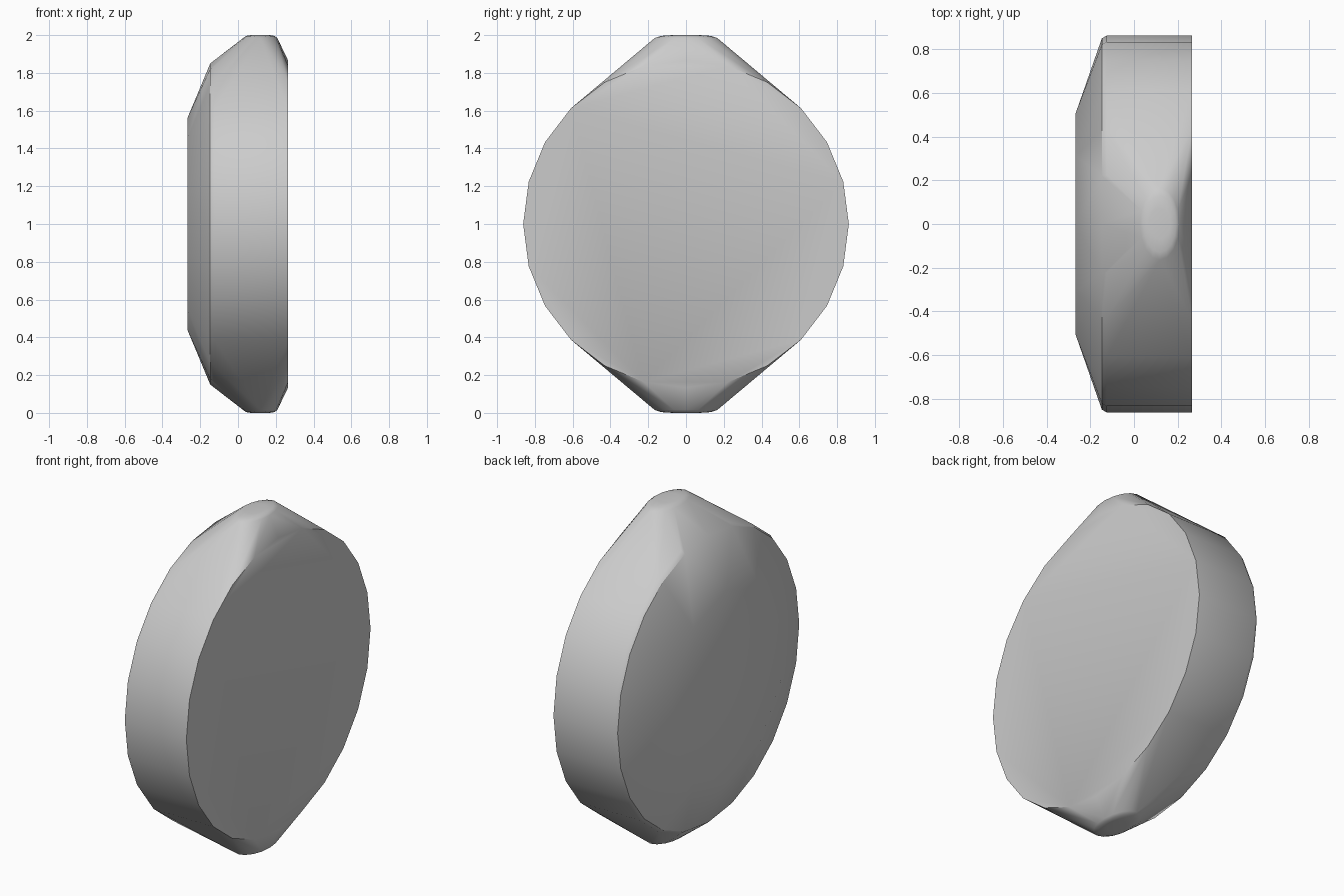
import bpy
import bmesh
from math import cos, sin, tau, radians

cube = bpy.data.objects.get("Cube")
if cube:
    bpy.data.objects.remove(cube, do_unlink=True)

grey = bpy.data.materials.new("plain grey")
grey.use_nodes = True
grey.diffuse_color = (0.6, 0.6, 0.6, 1)
grey.node_tree.nodes["Principled BSDF"].inputs["Base Color"].default_value = (0.6, 0.6, 0.6, 1)

bm = bmesh.new()


def disc_ring(x, ry, rz, sides):
    """Upright ring facing along x."""
    for i in range(sides):
        a = tau * i / sides
        bm.verts.new((x, ry * sin(a), 1 + rz * cos(a)))


def knob_ring(height, rx, ry, sides=16):
    """Flat oval ring, mirrored above and below the disc centre."""
    for side in (1, -1):
        for i in range(sides):
            a = tau * i / sides
            bm.verts.new((0.118 + rx * cos(a), ry * sin(a), 1 + side * height))


# Disc: flat face, rim, rounded shoulder and smaller back face
disc_ring(0.265, 0.862, 0.866, 24)
disc_ring(-0.125, 0.862, 0.866, 24)
disc_ring(-0.147, 0.85, 0.85, 24)
disc_ring(-0.268, 0.53, 0.56, 10)

# Rounded tips at top and bottom
knob_ring(0.985, 0.09, 0.165)
knob_ring(0.996, 0.075, 0.13)
knob_ring(1.0, 0.05, 0.07)

# Stretch one skin over all the rings
hull = bmesh.ops.convex_hull(bm, input=bm.verts[:])
loose = {v for v in hull["geom_interior"] + hull["geom_unused"] if isinstance(v, bmesh.types.BMVert)}
bmesh.ops.delete(bm, geom=list(loose), context="VERTS")
bmesh.ops.dissolve_limit(bm, angle_limit=radians(0.5), verts=bm.verts[:], edges=bm.edges[:])
bmesh.ops.recalc_face_normals(bm, faces=bm.faces[:])

mesh = bpy.data.meshes.new("disc_body")
bm.to_mesh(mesh)
bm.free()
mesh.materials.append(grey)
body = bpy.data.objects.new("disc_body", mesh)
bpy.context.collection.objects.link(body)

bpy.ops.object.select_all(action="DESELECT")
body.select_set(True)
bpy.context.view_layer.objects.active = body
bpy.ops.object.shade_smooth_by_angle(angle=radians(30))
